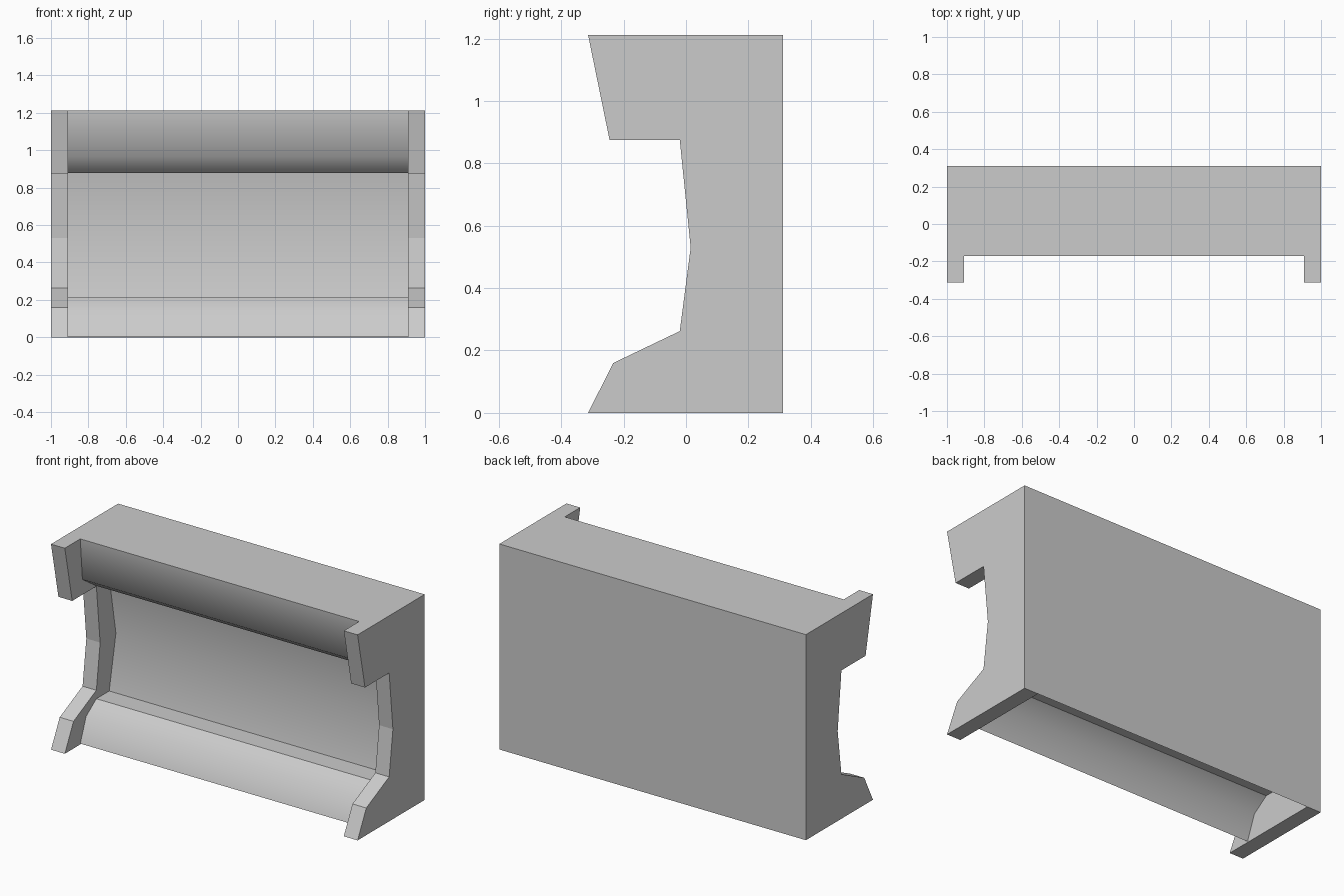
import bpy
import bmesh

if "Cube" in bpy.data.objects:
    bpy.data.objects.remove(bpy.data.objects["Cube"])


def make_object(name, bm):
    mesh = bpy.data.meshes.new(name)
    bm.to_mesh(mesh)
    bm.free()
    obj = bpy.data.objects.new(name, mesh)
    bpy.context.collection.objects.link(obj)
    return obj


def end_panel(name, x0, x1):
    """Solid flat-shaded slab from the (y, z) side profile."""
    bm = bmesh.new()
    face = bm.faces.new([bm.verts.new((x0, y, z)) for y, z in SIDE])
    ext = bmesh.ops.extrude_face_region(bm, geom=[face])
    moved = [v for v in ext["geom"] if isinstance(v, bmesh.types.BMVert)]
    bmesh.ops.translate(bm, verts=moved, vec=(x1 - x0, 0, 0))
    bmesh.ops.recalc_face_normals(bm, faces=bm.faces[:])
    return make_object(name, bm)


def swept_shell(name, profile, half, sharp):
    """Open sheet swept along x, with creases at the given profile points."""
    bm = bmesh.new()
    rows = [[bm.verts.new((x, y, z)) for x in (-half, half)] for y, z in profile]
    for a, b in zip(rows, rows[1:]):
        bm.faces.new((a[0], a[1], b[1], b[0])).smooth = True
    for i in sharp:
        bm.edges.get(rows[i]).smooth = False
    return make_object(name, bm)


# End panels
SIDE = [(-0.314, 1.212), (-0.245, 0.875), (-0.02, 0.875), (0.015, 0.53),
        (-0.02, 0.262), (-0.233, 0.16), (-0.314, 0), (0.311, 0), (0.311, 1.212)]
end_panel("left_end_panel", -1.0, -0.91)
end_panel("right_end_panel", 0.91, 1.0)

# Cabinet shell: lower lip, shelf, curved front, upper hood, top and back; open below
SHELL = [(-0.17, 0.005), (-0.115, 0.145), (-0.02, 0.212), (0.10, 0.212),
         (0.162, 0.53), (0.10, 0.878), (-0.02, 0.878), (-0.15, 0.965),
         (-0.17, 1.212), (0.311, 1.212), (0.311, 0)]
swept_shell("cabinet_shell", SHELL, 0.91, (2, 3, 5, 6, 8, 9))
